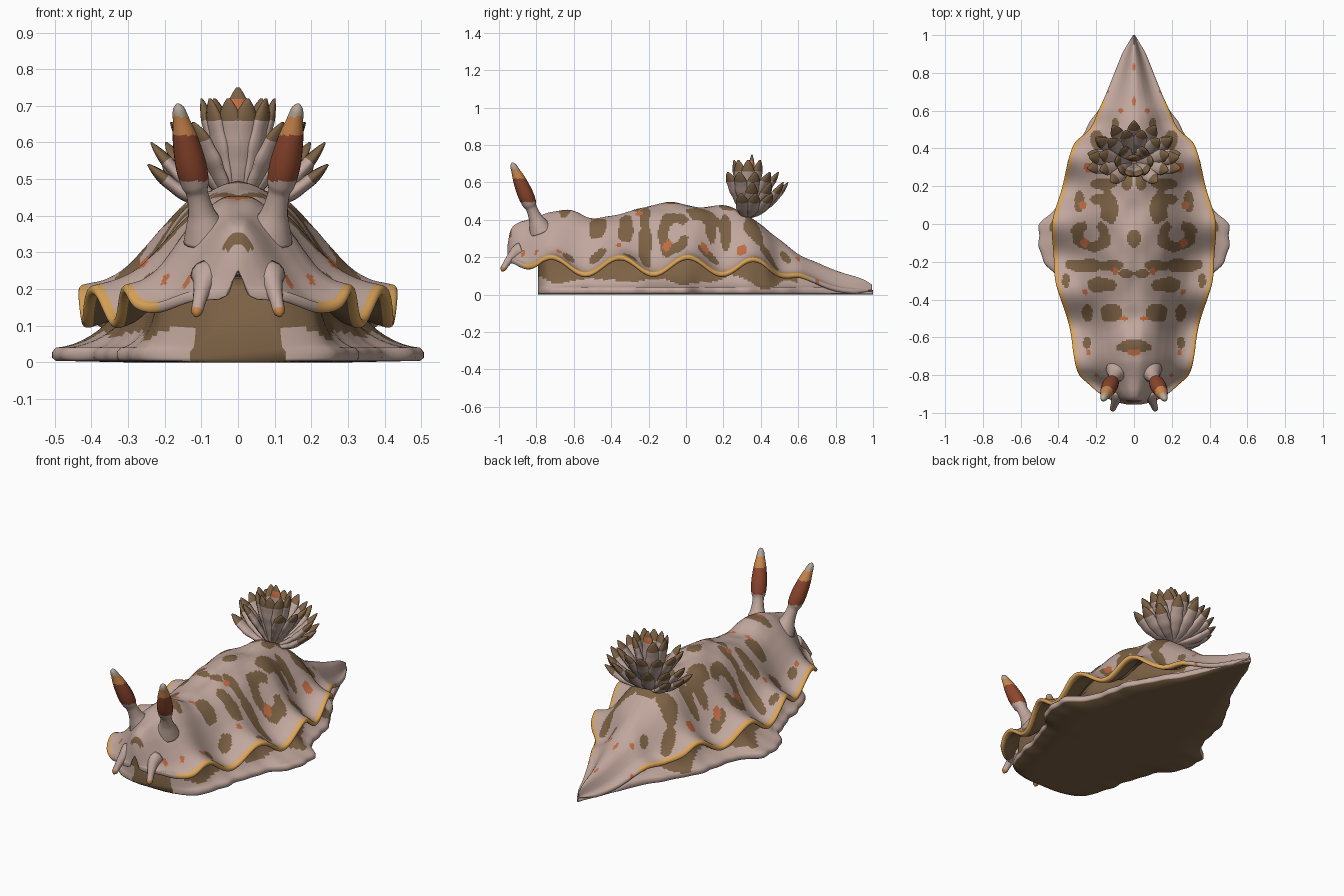
import bpy, bmesh, math
from mathutils import Vector, noise

if "Cube" in bpy.data.objects:
    bpy.data.objects.remove(bpy.data.objects["Cube"])

COLS = {"pink_grey": (.53, .385, .335), "brown": (.205, .122, .06), "ochre_rim": (.70, .37, .10),
        "rust_red": (.27, .062, .027), "orange": (.53, .15, .055), "pale_tip": (.46, .39, .31),
        "amber": (.60, .24, .075)}
MATS = []
for n, c in COLS.items():
    m = bpy.data.materials.new(n)
    m.diffuse_color = (*c, 1)
    m.use_nodes = True
    m.node_tree.nodes["Principled BSDF"].inputs["Base Color"].default_value = m.diffuse_color
    MATS.append(m)
PINK, BROWN, OCHRE, RED, ORANGE, PALE, AMBER = range(7)


def finish(bm, name):
    bmesh.ops.recalc_face_normals(bm, faces=bm.faces)
    for f in bm.faces:
        f.smooth = True
    me = bpy.data.meshes.new(name)
    bm.to_mesh(me)
    bm.free()
    for m in MATS:
        me.materials.append(m)
    ob = bpy.data.objects.new(name, me)
    bpy.context.collection.objects.link(ob)
    return ob


def curve(tab, x):
    """Smooth interpolation through (x, value) pairs."""
    if x <= tab[0][0]:
        return tab[0][1]
    if x >= tab[-1][0]:
        return tab[-1][1]
    i = max(j for j in range(len(tab) - 1) if tab[j][0] <= x)

    def slope(j):
        a, b = tab[max(j - 1, 0)], tab[min(j + 1, len(tab) - 1)]
        return (b[1] - a[1]) / (b[0] - a[0])
    (x0, a), (x1, b) = tab[i], tab[i + 1]
    h = x1 - x0
    t = (x - x0) / h
    return ((2*t**3 - 3*t*t + 1) * a + (t**3 - 2*t*t + t) * h * slope(i)
            + (3*t*t - 2*t**3) * b + (t**3 - t*t) * h * slope(i + 1))


def skin(bm, rings, rule):
    """Bridge rings of points; rule(centre, index in ring, ring) gives the colour."""
    vs = [[bm.verts.new(p) for p in r] for r in rings]
    n = len(vs[0])
    for i in range(len(vs) - 1):
        for k in range(n):
            f = bm.faces.new((vs[i][k], vs[i][(k+1) % n], vs[i+1][(k+1) % n], vs[i+1][k]))
            f.material_index = rule(f.calc_center_median(), k, i)
    for r, i in ((vs[0], 0), (vs[-1], len(vs) - 2)):
        f = bm.faces.new(r)
        f.material_index = rule(f.calc_center_median(), 0, i)


def mirror_ring(half, y):
    """Close a right-hand half section with its mirror image."""
    return [(x, y, z) for x, z in half] + [(-x, y, z) for x, z in half[-2:0:-1]]


# --- shape curves along the length
TOP = [(-.955, .25), (-.94, .33), (-.9, .375), (-.82, .41), (-.65, .45), (-.5, .418), (-.4, .42), (-.3, .44),
       (-.15, .485), (0, .48), (.2, .468), (.3, .44), (.4, .375), (.5, .29), (.6, .22), (.8, .13), (.95, .08), (1, .05)]
WID = [(-.955, .03), (-.94, .09), (-.9, .165), (-.85, .225), (-.8, .275), (-.7, .3), (-.6, .32), (-.4, .37), (-.3, .4),
       (-.2, .415), (0, .415), (.2, .37), (.4, .31), (.44, .29), (.5, .225), (.6, .175), (.7, .13), (.8, .09), (.9, .05), (1, .004)]
RIM = [(-.955, .2), (-.8, .17), (.3, .165), (.45, .14), (.6, .12), (.8, .045), (1, .025)]
FOOT = [(-.79, .13), (-.77, .2), (-.72, .27), (-.6, .31), (-.4, .36), (-.3, .40), (-.2, .47), (-.1, .51), (0, .49), (.1, .41),
        (.2, .37), (.3, .36), (.44, .29), (.5, .26), (.6, .19), (.7, .14), (.8, .095), (.9, .053), (1, .005)]
BELL = [(0, 1), (.15, .98), (.35, .81), (.5, .57), (.6, .385), (.72, .19), (.86, .06), (1, 0)]


def wave(y):
    fade = min(1, max(0, (y + .92) / .15)) * min(1, max(0, (.62 - y) / .2))
    return fade * math.cos(2 * math.pi * (y - .01) / .365)


def mantle_pt(y, t):
    rim = curve(RIM, y) + .045 * wave(y)
    w = curve(WID, y) + .005 * wave(y)
    top = max(curve(TOP, y), rim + .01)
    x = w * t
    z = rim + (top - rim) * curve(BELL, t)
    z += .022 * noise.noise((x * 7, y * 7, 2)) * min(1, (1 - y) * 2) * (1 - t * t)
    return x, z


# --- mantle: thin draped shell with rolled ochre edge and blotches
BLOTS = [(0, -.65, .1, .035), (.12, -.47, .058, .048), (.25, -.47, .03, .045), (.17, -.32, .08, .042),
         (.04, -.26, .04, .025), (.26, -.22, .1, .035), (.12, -.22, .08, .028), (0, -.08, .035, .05),
         (.13, .09, .05, .09), (.2, .13, .04, .03), (.16, .21, .08, .03), (.29, .12, .025, .06), (.04, .22, .03, .04),
         (.13, .36, .07, .05), (.36, -.3, .02, .04), (.2, .45, .03, .05), (0, .32, .1, .07), (.25, -.63, .02, .03),
         (.1, .53, .02, .03), (0, -.937, .04, .006)]
DOTS = [(0, -.68, .04, .018), (.27, .1, .02, .02), (.1, -.25, .017, .02), (.24, .3, .025, .025), (.05, -.5, .025, .012),
        (.26, -.36, .015, .015), (.24, -.68, .012, .015), (.07, .6, .013, .013), (0, .65, .01, .025), (.14, .7, .01, .01),
        (0, .83, .008, .02), (.1, -.92, .012, .01), (.14, -.87, .012, .012),
        (.26, -.1, .02, .025), (.2, -.8, .012, .012)]


def inside(c, spots):
    wob = 1 + .6 * noise.noise((abs(c.x) * 16, c.y * 16, 5))
    return any(((abs(c.x) - a) / p) ** 2 + ((c.y - b) / q) ** 2 < wob for a, b, p, q in spots)


def in_ring(c):
    """Broken ring marking on each flank."""
    dx, dy = (abs(c.x) - .225) / 1.1, c.y + .06
    d = math.hypot(dx, dy) + .025 * noise.noise((abs(c.x) * 14, c.y * 14, 3))
    return .042 < d < .088 and abs(math.atan2(dy, dx) - 1.6) > .45


NT, NR, NS = 44, 8, 250
HALF = NT + 1 + NR + NT + 1


def mantle_rule(c, k, i):
    k = k if k < HALF - 1 else 2 * (HALF - 1) - 1 - k
    if NT - 1 <= k <= NT + NR + 1 and -.87 < c.y < .66:
        return OCHRE
    if k > NT + NR:
        return BROWN if -.9 < c.y < .66 else PINK
    return ORANGE if inside(c, DOTS) else BROWN if inside(c, BLOTS) or in_ring(c) else PINK


rings = []
for i in range(NS + 1):
    y = -.955 + 1.95 * (i / NS) ** 1.08
    pts = [mantle_pt(y, j / NT) for j in range(NT + 1)]
    ex, ez = pts[-1]
    r = min(.014, ex * .3)
    roll = [(ex + r * math.sin(a), ez - r + r * math.cos(a)) for a in
            [math.pi * (j + 1) / (NR + 1) for j in range(NR)]]
    under = [(x * .985, max(z - 2 * r, .004)) for x, z in reversed(pts)]
    rings.append(mirror_ring(pts + roll + under, y))
bm = bmesh.new()
skin(bm, rings, mantle_rule)
finish(bm, "mantle")

# --- foot: column under the mantle flaring to a thin lobed sole
rings = []
for i in range(161):
    y = -.79 + 1.79 * i / 160
    lobes = .6 * math.cos(2 * math.pi * y / .19) + .4 * math.cos(2 * math.pi * y / .11)
    wf = curve(FOOT, y) * (1 + .025 * lobes * min(1, (1 - y) * 2))
    h = max(mantle_pt(y, .72)[1] - .03, .025)
    c = min(curve(WID, y) * .7, wf * .85)
    lip = min(.04, h * .7)
    half = [(0, h), (c * .5, h), (c * .95, h)]
    for j in range(1, 13):
        s = j / 12
        half.append((c + (wf - .01 - c) * s ** 1.5, lip + (h - lip) * (1 - s) ** 1.6))
    half += [(wf, lip * .7), (wf, lip * .3), (wf * .98, .004), (wf * .6, 0), (0, 0)]
    rings.append(mirror_ring(half, y))


def foot_rule(c, k, i):
    if c.z < .006 or c.y < -.785:
        return BROWN
    edge = .07 + .06 * noise.noise((abs(c.x) * 6, c.y * 6, 1))
    return BROWN if c.z > edge and c.y < .6 else PINK


bm = bmesh.new()
skin(bm, rings, foot_rule)
finish(bm, "foot")


def tube(bm, pts, radii, rule, side=Vector((1, 0, 0)), flat=1.0, n=14):
    """Tapered tube along points; side is the wide axis, flat squashes the other."""
    pts = [Vector(p) for p in pts]
    out = []
    for i, p in enumerate(pts):
        t = (pts[min(i + 1, len(pts) - 1)] - pts[max(i - 1, 0)]).normalized()
        u = (side - t * side.dot(t)).normalized()
        v = t.cross(u)
        out.append([p + radii[i] * (u * math.cos(a) + v * flat * math.sin(a))
                    for a in [2 * math.pi * k / n for k in range(n)]])
    skin(bm, out, rule)


# --- horns and mouth tentacles, mirrored
HORN = [(0, .065), (.1, .05), (.2, .036), (.34, .03), (.4, .038), (.55, .042), (.75, .034), (.88, .023), (.97, .015), (1, .004)]
FEELER = [(0, .045), (.3, .028), (.7, .018), (.93, .015), (1, .004)]


def horn_rule(c, k, i):
    return PINK if c.z < .495 else RED if c.z < .62 else AMBER if c.z < .67 else PALE


for sx, tag in ((1, "left"), (-1, "right")):
    bm = bmesh.new()
    ss = [i / 60 for i in range(61)]
    tube(bm, [(sx * (.085 + .08 * s), -.775 - .155 * s, .34 + .365 * s) for s in ss],
         [curve(HORN, s) for s in ss], horn_rule, n=20)
    finish(bm, tag + "_horn")
    bm = bmesh.new()
    ss = [i / 16 for i in range(17)]
    tube(bm, [(sx * (.085 + .03 * s), -.885 - .1 * s ** .8, .235 - .11 * s ** 1.3) for s in ss],
         [curve(FEELER, s) for s in ss], lambda c, k, i: AMBER if i > 13 else PINK)
    finish(bm, tag + "_mouth_tentacle")

# --- gill plume: rings of leaf-shaped petals with brown tips
LEAF = [(0, .016), (.25, .026), (.55, .037), (.78, .034), (.92, .022), (1, .005)]
bm = bmesh.new()
for reach, rise, angles in ((.25, .125, (55, 78, 100)), (.24, .185, (0, 28, 55, 82)),
                            (.19, .24, (14, 45, 75, 108, 140)), (.1, .305, (40, 85, 130, 165)), (.03, .335, (0,))):
    for ang in angles:
        for sx in ((1, -1) if ang else (1,)):
            a = math.radians(ang)
            d = Vector((sx * math.sin(a), math.cos(a) * (.92 if ang < 90 else .7), 0))
            ss = [i / 20 for i in range(21)]
            path = [Vector((0, .325, .415)) + d * (.02 + (reach - .02) * s) +
                    Vector((0, 0, rise * s + .025 * math.sin(math.pi * s) * (-1 if reach > .2 else .2))) for s in ss]
            rad = [curve(LEAF, s) * (1 + .05 * math.sin(s * 25)) for s in ss]
            tip = ORANGE if ang == 0 and reach < .1 else BROWN
            tube(bm, path, rad, lambda c, k, i: (tip if i < 18 else BROWN) if i > 15 else PINK,
                 Vector((d.y, -d.x, 0)), .5, 10)
finish(bm, "gill_plume")
